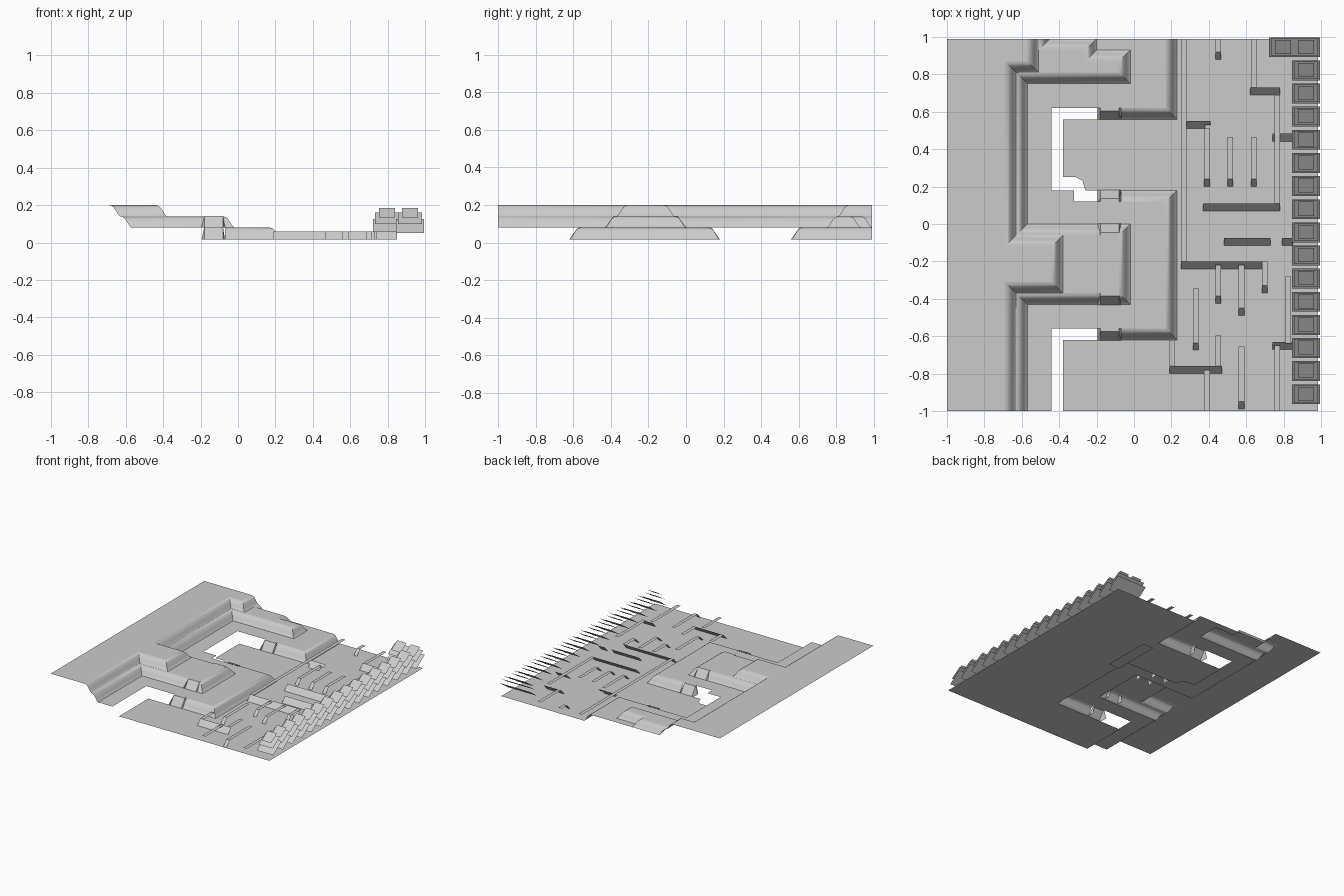
import bpy, bmesh
from mathutils import Vector

if "Cube" in bpy.data.objects:
    bpy.data.objects.remove(bpy.data.objects["Cube"])

grey = bpy.data.materials.new("stone_grey")
grey.diffuse_color = (0.6, 0.6, 0.6, 1)
grey.use_nodes = True
grey.node_tree.nodes["Principled BSDF"].inputs["Base Color"].default_value = grey.diffuse_color

GROUND, BASIN, TERRACE, PLATEAU = 0.016, 0.08, 0.14, 0.20
LEDGE = 0.06
Y0, Y1 = -1.0, 0.99


def make(name, faces, smooth=False):
    """Object from a list of faces, each a list of 3D points; sheets face up."""
    bm = bmesh.new()
    for pts in faces:
        bm.faces.new([bm.verts.new(p) for p in pts])
    bmesh.ops.remove_doubles(bm, verts=bm.verts, dist=0.0005)
    bmesh.ops.triangulate(bm, faces=[f for f in bm.faces if len(f.verts) > 4])
    bm.normal_update()
    for f in bm.faces:
        if f.normal.z < -1e-5:
            f.normal_flip()
    me = bpy.data.meshes.new(name)
    bm.to_mesh(me)
    bm.free()
    me.materials.append(grey)
    ob = bpy.data.objects.new(name, me)
    bpy.context.collection.objects.link(ob)
    if smooth:
        bpy.ops.object.select_all(action='DESELECT')
        ob.select_set(True)
        bpy.context.view_layer.objects.active = ob
        bpy.ops.object.shade_smooth_by_angle(angle=0.7)
    return ob


def plate(name, pts, z):
    return make(name, [[(x, y, z) for x, y in pts]])


def offset(path, d):
    """Shift a plan path to its right by d with mitred right-angle corners."""
    out = []
    for i, p in enumerate(path):
        normals = []
        for a, b in ((i - 1, i), (i, i + 1)):
            if a >= 0 and b < len(path):
                t = (Vector(path[b]) - Vector(path[a])).normalized()
                normals.append(Vector((t.y, -t.x)))
        n = normals[0]
        if len(normals) == 2 and abs(n.dot(normals[1])) < 0.5:
            n = n + normals[1]
        q = Vector(p) + n * d
        out.append((q.x, min(q.y, Y1)))
    return out


# Rounded cliff profile: outward distance, share of the drop
PROFILE = [(0, 0), (0.012, 0.05), (0.025, 0.2), (0.04, 0.58), (0.05, 0.86), (0.06, 1)]


def cliff(name, path, top, bottom):
    rows = [[(x, y, top + (bottom - top) * s) for x, y in offset(path, d)]
            for d, s in PROFILE]
    faces = []
    for a, b in zip(rows, rows[1:]):
        for i in range(len(a) - 1):
            faces.append([a[i], b[i], b[i + 1], a[i + 1]])
    return make(name, faces, smooth=True)


def slope(x0, x1, y0, y1, z0, z1):
    """Tilted rectangle rising toward +y."""
    return [(x0, y0, z0), (x1, y0, z0), (x1, y1, z1), (x0, y1, z1)]


# Cliffs
upper = [(-.69, Y0), (-.69, -.31), (-.44, -.31), (-.44, -.12), (-.69, -.12),
         (-.69, .87), (-.57, .87), (-.57, Y1)]
middle = [(-.63, Y0), (-.63, -.37), (-.08, -.37), (-.08, -.06), (-.63, -.06),
          (-.63, .81), (-.08, .81), (-.08, .87), (-.26, .87), (-.26, .93),
          (-.51, .93), (-.51, Y1)]
cliff("upper_cliff", upper, PLATEAU, TERRACE)
cliff("middle_cliff", middle, TERRACE, BASIN)
cliff("lower_cliff_south", [(-.07, -.56), (.17, -.56), (.17, .12), (-.07, .12)], BASIN, GROUND)
cliff("lower_cliff_north", [(-.07, .62), (.17, .62), (.17, Y1)], BASIN, GROUND)

# Level plates
plate("plateau", [(-1, Y0)] + upper + [(-1, Y1)], PLATEAU)
plate("terrace_south", [(-.38, -.37), (-.08, -.37), (-.08, -.06), (-.38, -.06)], TERRACE)
plate("terrace_north", [(-.51, .81), (-.08, .81), (-.08, .87), (-.26, .87),
                        (-.26, .93), (-.51, .93)], TERRACE)
plate("basin", [(-.57, Y0), (-.57, -.43), (-.02, -.43), (-.02, 0), (-.57, 0), (-.57, .75),
                (-.02, .75), (-.02, .93), (-.2, .93), (-.2, Y1), (.17, Y1), (.17, .62),
                (-.44, .62), (-.44, .18), (-.32, .18), (-.32, .12), (.17, .12),
                (.17, -.56), (-.44, -.56), (-.44, Y0)], BASIN)
plate("ground", [(-.38, Y0), (.985, Y0), (.985, Y1), (.23, Y1), (.23, .56), (-.38, .56),
                 (-.38, .25), (-.31, .25), (-.275, .23), (-.26, .18), (.23, .18),
                 (.23, -.62), (-.38, -.62)], GROUND)
plate("lower_patch", [(.23, .1), (.33, .1), (.33, .5), (.23, .5)], 0.0)


# Stair ramps: sloping front with flared side cheeks
def ramp(name, y, side, top, bottom):
    t, b = top + 0.002, bottom
    yb, ym, ye = y, y + side * .015, y + side * .062
    xl, xr = -.18, -.08
    faces = [[(xl, yb, t), (xr, yb, t), (xr, ym, t), (xl, ym, t)],
             [(xl, ym, t), (xr, ym, t), (xr, ye, b), (xl, ye, b)]]
    for x, xo in ((xl, -.195), (xr, -.07)):
        faces.append([(x, yb, t), (x, ym, t), (xo, ym, b), (xo, yb, b)])
        faces.append([(x, ym, t), (x, ye, b), (xo, ye, b), (xo, ym, b)][:3] + [(xo, ym, b)])
    make(name, faces)


for i, (y, side, top, bottom) in enumerate([
        (.62, -1, BASIN, GROUND), (.12, 1, BASIN, GROUND), (-.06, 1, TERRACE, BASIN),
        (-.37, -1, TERRACE, BASIN), (-.56, -1, BASIN, GROUND)]):
    ramp(f"stair_ramp_{i}", y, side, top, bottom)

# Cross ledges: x0, x1, y0, y1
cross = [(.25, .71, -.24, -.2), (.19, .47, -.8, -.76), (.37, .78, .07, .11),
         (.48, .73, -.115, -.075), (.25, .41, .53, .55), (.28, .38, .51, .53),
         (.62, .78, .69, .73), (.74, .85, .44, .485), (.79, .85, -.115, -.075),
         (.74, .85, -.67, -.63)]
faces = []
for x0, x1, y0, y1 in cross:
    z0, z1 = GROUND, LEDGE
    if y1 - y0 < .03:
        mid = (GROUND + LEDGE) / 2
        z0, z1 = (mid, LEDGE) if y1 > .54 else (GROUND, mid)
    faces.append(slope(x0, x1, y0, y1, z0, z1))
make("cross_ledges", faces)

# Long ledges: left x, y0, y1, sloping end cap or not
long_ledges = [(.25, -.2, .55, 0), (.25, .55, Y1, 0), (.375, .24, .51, 1), (.5, .24, .465, 1),
               (.625, .24, .465, 1), (.435, .92, Y1, 1), (.625, .73, Y1, 0),
               (.75, .11, .69, 0), (.315, -.635, -.345, 1), (.435, -.385, -.22, 1),
               (.56, -.45, -.22, 1), (.685, -.33, -.2, 1), (.435, -.76, -.595, 0),
               (.19, -.76, -.62, 0), (.375, Y0, -.78, 0), (.56, -.95, -.655, 1),
               (.75, Y0, -.65, 0), (.81, -.64, -.28, 0)]
faces = []
for x, y0, y1, cap in long_ledges:
    faces.append(slope(x, x + .03, y0, y1, LEDGE, LEDGE))
    if cap:
        faces.append(slope(x, x + .03, y0 - .04, y0, GROUND, LEDGE))
make("long_ledges", faces)


# Trees: three stacked tilted panels each
def tree(name, x, y):
    make(name, [slope(x - .075, x + .075, y - .053, y + .053, .05, .125),
                slope(x - .065, x + .065, y - .045, y + .047, .10, .16),
                slope(x - .043, x + .043, y - .035, y + .04, .135, .185)])


for i in range(16):
    tree(f"tree_{i}", .92, .945 - i * .1237)
tree("tree_corner", .797, .945)
